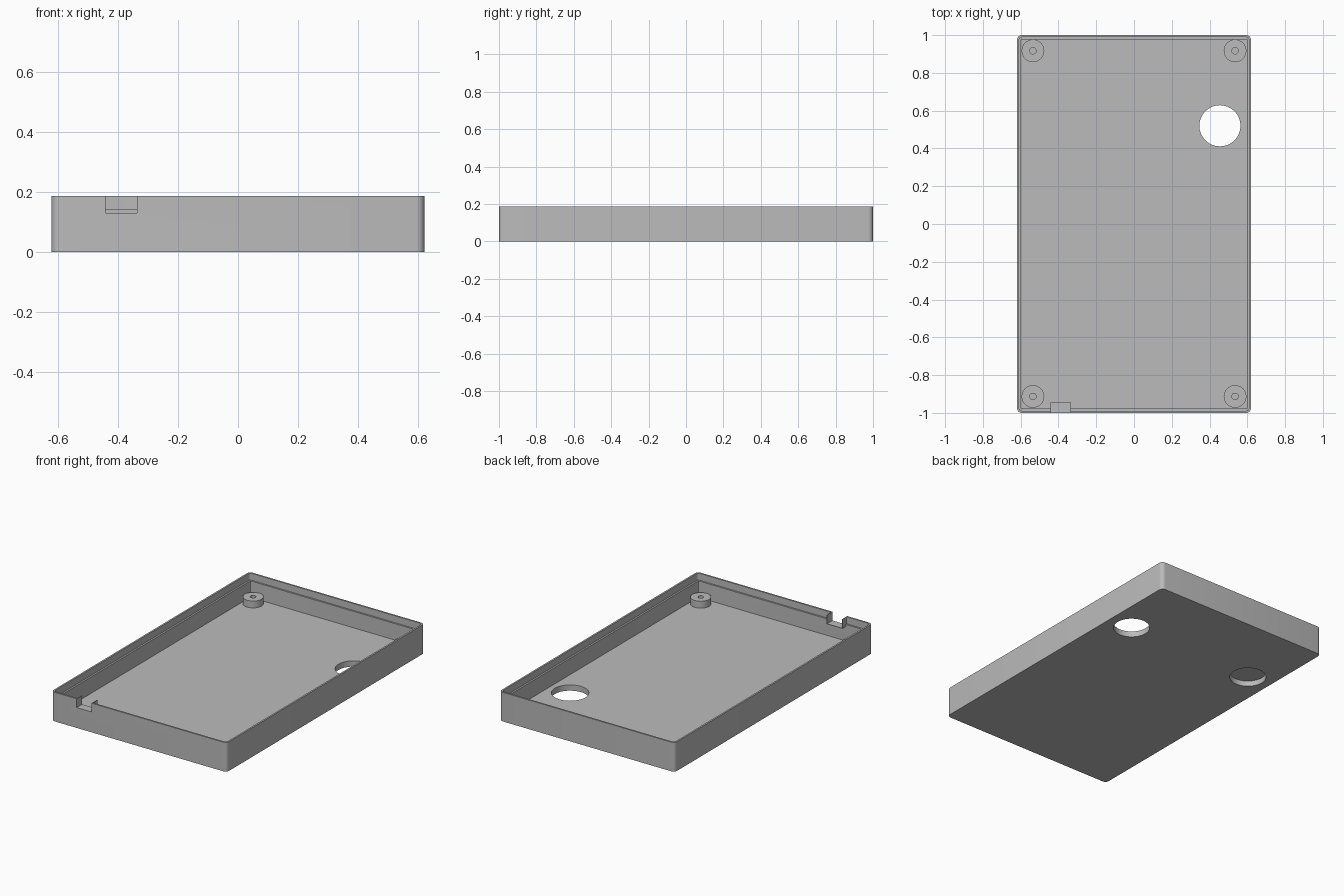
import bpy, bmesh, math

old = bpy.data.objects.get("Cube")
if old:
    bpy.data.objects.remove(old, do_unlink=True)

HALF_X, HALF_Y, HEIGHT = 0.62, 1.0, 0.186
WALL, LIP, STEP_Z, FLOOR = 0.022, 0.011, 0.142, 0.037

grey = bpy.data.materials.new("plain grey")
grey.use_nodes = True
grey.diffuse_color = (0.5, 0.5, 0.5, 1)
grey.node_tree.nodes["Principled BSDF"].inputs["Base Color"].default_value = (0.5, 0.5, 0.5, 1)


def finish(name, bm, smooth=True):
    bmesh.ops.recalc_face_normals(bm, faces=bm.faces)
    mesh = bpy.data.meshes.new(name)
    bm.to_mesh(mesh)
    bm.free()
    mesh.materials.append(grey)
    ob = bpy.data.objects.new(name, mesh)
    bpy.context.collection.objects.link(ob)
    if smooth:
        shade(ob)
    return ob


def shade(ob):
    bpy.ops.object.select_all(action='DESELECT')
    ob.select_set(True)
    bpy.context.view_layer.objects.active = ob
    bpy.ops.object.shade_smooth_by_angle(angle=math.radians(30))


def loft(bm, rings, cap=True):
    """Join rings of points; cap both ends, or close into a loop."""
    loops = [[bm.verts.new(p) for p in ring] for ring in rings]
    pairs = list(zip(loops, loops[1:]))
    if cap:
        bm.faces.new(loops[0])
        bm.faces.new(loops[-1])
    else:
        pairs.append((loops[-1], loops[0]))
    for a, b in pairs:
        for i in range(len(a)):
            j = (i + 1) % len(a)
            bm.faces.new((a[i], a[j], b[j], b[i]))


def rounded_ring(inset, z, segments=6):
    r = max(0.026 - inset, 0.004)
    points = []
    for k, (sx, sy) in enumerate([(1, 1), (-1, 1), (-1, -1), (1, -1)]):
        for i in range(segments + 1):
            a = (k + i / segments) * math.pi / 2
            points.append((sx * (HALF_X - inset - r) + r * math.cos(a),
                           sy * (HALF_Y - inset - r) + r * math.sin(a), z))
    return points


def circle(x, y, r, z, n=32):
    return [(x + r * math.cos(2 * math.pi * i / n),
             y + r * math.sin(2 * math.pi * i / n), z) for i in range(n)]


def box(name, lo, hi):
    bm = bmesh.new()
    bmesh.ops.create_cube(bm, size=1)
    for v in bm.verts:
        v.co = [(lo[i] + hi[i]) / 2 + v.co[i] * (hi[i] - lo[i]) for i in range(3)]
    return finish(name, bm, False)


def drill(name, x, y, r, z0, z1):
    bm = bmesh.new()
    loft(bm, [circle(x, y, r, z0), circle(x, y, r, z1)])
    return finish(name, bm, False)


def cut(target, cutter):
    mod = target.modifiers.new("cut", 'BOOLEAN')
    mod.operation = 'DIFFERENCE'
    mod.solver = 'EXACT'
    mod.object = cutter
    bpy.context.view_layer.objects.active = target
    bpy.ops.object.modifier_apply(modifier=mod.name)
    bpy.data.objects.remove(cutter, do_unlink=True)


# Tray with stepped rim
bm = bmesh.new()
loft(bm, [rounded_ring(0, 0), rounded_ring(0, HEIGHT), rounded_ring(LIP, HEIGHT),
          rounded_ring(LIP, STEP_Z), rounded_ring(WALL, STEP_Z), rounded_ring(WALL, FLOOR)])
tray = finish("tray", bm, False)

# Round through hole, round pocket underneath, and notch in the front wall
NX0, NX1, NY, NZ = -0.44, -0.336, -0.945, 0.13
cut(tray, drill("hole_cutter", 0.455, 0.52, 0.109, -0.1, 0.1))
cut(tray, drill("pocket_cutter", -0.457, 0.515, 0.109, -0.1, FLOOR - 0.002))
cut(tray, box("notch_cutter", (NX0, -1.1, NZ), (NX1, NY, 0.3)))
shade(tray)

# Thin channel lining the notch
T = 0.003
box("notch_floor", (NX0, -HALF_Y + T, NZ - T), (NX1, NY, NZ))
box("notch_side_right", (NX0 - T, -HALF_Y + LIP, NZ - T), (NX0, NY, HEIGHT))
box("notch_side_left", (NX1, -HALF_Y + LIP, NZ - T), (NX1 + T, NY, HEIGHT))

# Corner screw bosses
for side, x in (("left", 0.535), ("right", -0.535)):
    for end, y in (("front", -0.913), ("back", 0.917)):
        bm = bmesh.new()
        profile = [(0.06, FLOOR - 0.005), (0.06, 0.081), (0.017, 0.081), (0.017, FLOOR - 0.005)]
        loft(bm, [circle(x, y, r, z) for r, z in profile], cap=False)
        finish(f"boss_{end}_{side}", bm)
